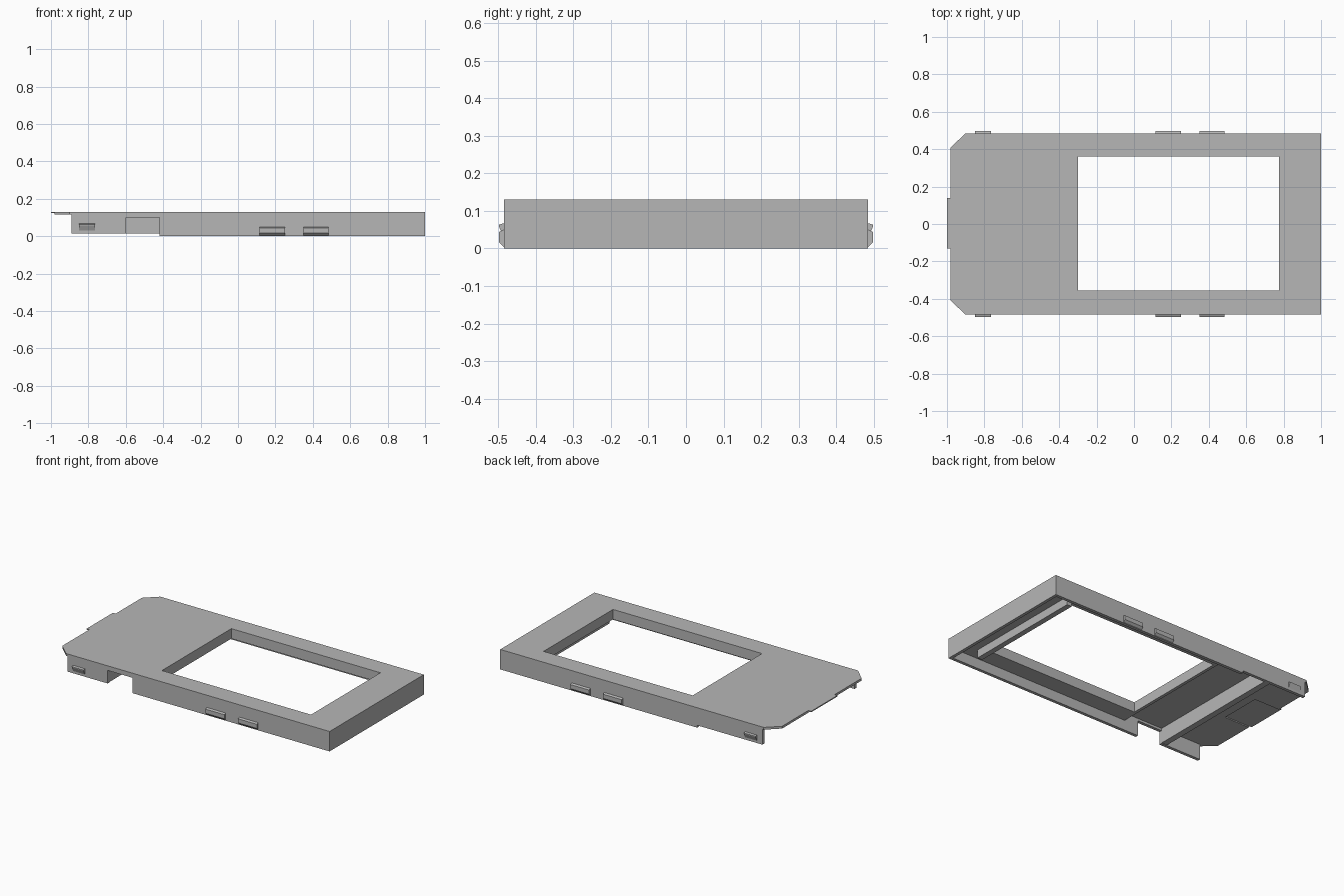
import bpy, bmesh
from mathutils import Vector

cube = bpy.data.objects.get("Cube")
if cube:
    bpy.data.objects.remove(cube, do_unlink=True)

grey = bpy.data.materials.new("plain_grey")
grey.use_nodes = True
grey.diffuse_color = (0.47, 0.47, 0.47, 1)
grey.node_tree.nodes["Principled BSDF"].inputs["Base Color"].default_value = grey.diffuse_color


def prism(name, points, offset):
    """Extrude a closed outline of 3D points along an offset."""
    bm = bmesh.new()
    face = bm.faces.new([bm.verts.new(p) for p in points])
    result = bmesh.ops.extrude_face_region(bm, geom=[face])
    moved = [v for v in result["geom"] if isinstance(v, bmesh.types.BMVert)]
    bmesh.ops.translate(bm, vec=Vector(offset), verts=moved)
    bmesh.ops.recalc_face_normals(bm, faces=bm.faces)
    mesh = bpy.data.meshes.new(name)
    bm.to_mesh(mesh)
    bm.free()
    mesh.materials.append(grey)
    obj = bpy.data.objects.new(name, mesh)
    bpy.context.collection.objects.link(obj)
    return obj


def box(name, x, y, z):
    corners = [(x[0], y[0], z[0]), (x[1], y[0], z[0]), (x[1], y[1], z[0]), (x[0], y[1], z[0])]
    return prism(name, corners, (0, 0, z[1] - z[0]))


def cut(target, x, y, z):
    """Subtract a box from the target and discard the cutter."""
    cutter = box("cutter", x, y, z)
    cutter.hide_render = True
    mod = target.modifiers.new("cut", "BOOLEAN")
    mod.operation = "DIFFERENCE"
    mod.solver = "EXACT"
    mod.object = cutter
    bpy.context.view_layer.objects.active = target
    bpy.ops.object.modifier_apply(modifier=mod.name)
    bpy.data.objects.remove(cutter, do_unlink=True)


HALF, INNER, TOP, LOW = 0.485, 0.465, 0.13, -0.1

# Cover with two chamfered corners
outline = [(1, -HALF), (1, HALF), (-0.9, HALF), (-0.98, 0.41),
           (-0.98, -0.41), (-0.9, -HALF)]
cover = prism("cover", [(x, y, 0) for x, y in outline], (0, 0, TOP))
cut(cover, (-1.2, -0.89), (-1, 1), (LOW, 0.115))            # thin end lip
cut(cover, (-1.2, -0.42), (-1, 1), (LOW, 0.015))            # raised wall bottom
cut(cover, (-0.6, -0.42), (-1, -0.4), (LOW, 0.1))           # front wall notch
cut(cover, (-0.33, 0.98), (-INNER, INNER), (LOW, 0.065))    # cavity under window frame
cut(cover, (-0.95, -0.32), (-INNER, INNER), (LOW, 0.115))   # deeper cavity
cut(cover, (-0.3, 0.775), (-0.355, 0.36), (LOW, 0.3))       # window
cut(cover, (-1.2, -0.8), (-0.13, 0.14), (LOW, 0.122))       # recess under end tab

# Thin tab on the end
box("end_tab", (-1, -0.975), (-0.13, 0.14), (0.123, TOP))

# Cross ribs underneath
box("wide_rib", (-0.64, -0.6), (-0.47, 0.47), (0.018, 0.12))
box("end_rib", (0.825, 0.86), (-0.39, 0.42), (0.012, 0.07))

# Snap clips on both long walls: (x start, x end, profile of y and z)
lower = [(0.475, 0.002), (HALF, 0.004), (0.498, 0.017), (0.498, 0.044), (HALF, 0.05), (0.475, 0.05)]
upper = [(0.475, 0.03), (HALF, 0.03), (0.498, 0.058), (0.498, 0.063), (HALF, 0.067), (0.475, 0.067)]
clips = {"inner_clip": (0.115, 0.25, lower), "outer_clip": (0.35, 0.485, lower),
         "end_clip": (-0.85, -0.765, upper)}
for name, (start, end, profile) in clips.items():
    for side, sign in (("front", -1), ("back", 1)):
        prism(f"{side}_{name}", [(start, sign * y, z) for y, z in profile], (end - start, 0, 0))
